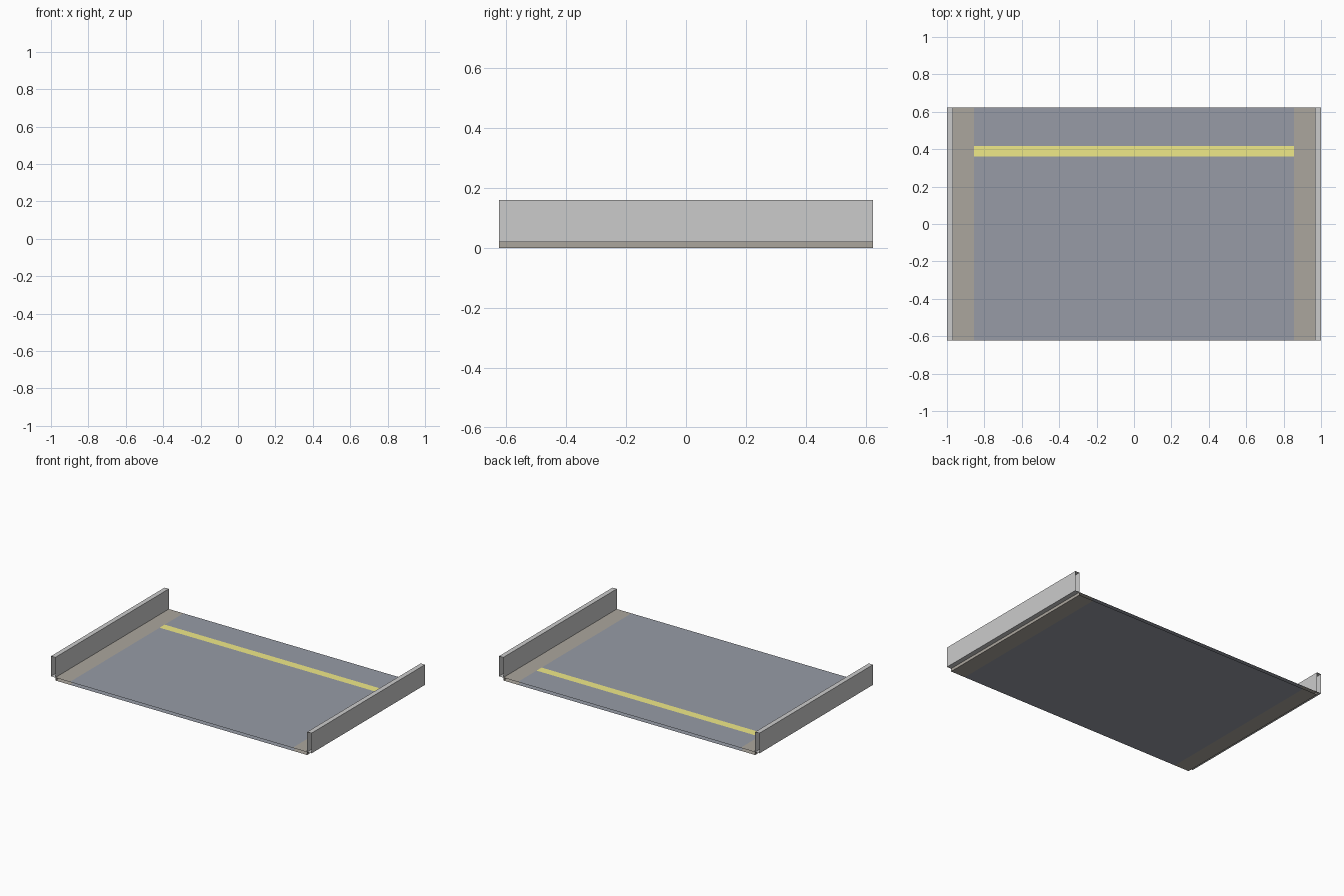
import bpy

if "Cube" in bpy.data.objects:
    bpy.data.objects.remove(bpy.data.objects["Cube"])

HALF_Y = 0.623     # half depth of the section
WALL_IN = 0.967    # inner face of side walls
LANE = 0.855       # half width of the roadway
DECK = 0.02        # deck thickness
TOP = 0.16         # top of side walls


def material(name, rgb):
    m = bpy.data.materials.new(name)
    m.diffuse_color = (*rgb, 1)
    m.use_nodes = True
    m.node_tree.nodes["Principled BSDF"].inputs["Base Color"].default_value = m.diffuse_color
    return m


slate = material("slate", (0.31, 0.33, 0.38))
brown = material("brown", (0.41, 0.38, 0.34))
yellow = material("yellow", (0.87, 0.82, 0.25))


def sweep(name, profiles, mat=None):
    """Sweep open (x, z) profiles along y, without end caps.
    profiles: list of (points, y0, y1), points ordered so faces look outward."""
    verts, faces = [], []
    for pts, y0, y1 in profiles:
        for (xa, za), (xb, zb) in zip(pts, pts[1:]):
            n = len(verts)
            verts += [(xa, y0, za), (xb, y0, zb), (xb, y1, zb), (xa, y1, za)]
            faces.append((n, n + 1, n + 2, n + 3))
    me = bpy.data.meshes.new(name)
    me.from_pydata(verts, [], faces)
    if mat:
        me.materials.append(mat)
    ob = bpy.data.objects.new(name, me)
    bpy.context.collection.objects.link(ob)
    return ob


# roadway: top surface either side of the painted line, plus the underside
road_top = [(-LANE, DECK), (LANE, DECK)]
line_y = (0.362, 0.418)
sweep("road_deck", [
    (road_top, -HALF_Y, line_y[0]),
    (road_top, line_y[1], HALF_Y),
    ([(LANE, 0), (-LANE, 0)], -HALF_Y, HALF_Y),
], slate)

# painted line across the deck
sweep("painted_line", [(road_top, *line_y)], yellow)

# shoulders and side walls, mirrored left and right (ends stay open)
shoulder = [(LANE, DECK), (WALL_IN, DECK), (WALL_IN, 0), (LANE, 0)]
wall = [(WALL_IN, DECK), (WALL_IN, TOP), (1, TOP), (1, DECK), (WALL_IN, DECK)]
for side, s in (("right", 1), ("left", -1)):
    for part, pts, mat in (("shoulder", shoulder, brown), ("side_wall", wall, None)):
        p = [(s * x, z) for x, z in pts][::s]
        sweep(f"{part}_{side}", [(p, -HALF_Y, HALF_Y)], mat)
